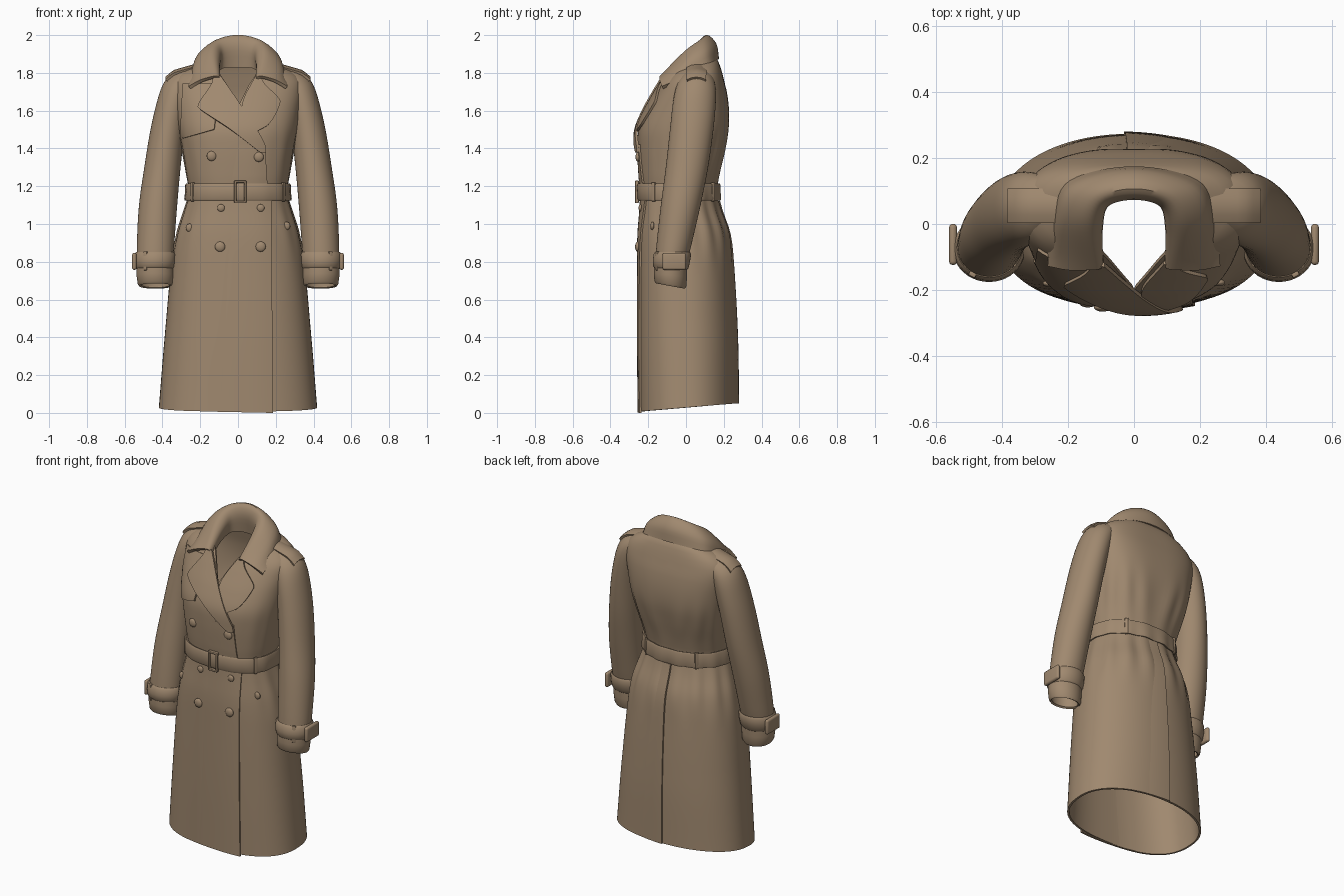
import bpy, bmesh, math
from math import sin, cos, pi, radians
from mathutils import Vector

if "Cube" in bpy.data.objects:
    bpy.data.objects.remove(bpy.data.objects["Cube"])

cloth = bpy.data.materials.new("tan_cloth")
cloth.diffuse_color = (0.352, 0.25, 0.16, 1)
cloth.use_nodes = True
cloth.node_tree.nodes["Principled BSDF"].inputs["Base Color"].default_value = cloth.diffuse_color
NF = 2.5  # squareness of the body cross-section at the front


def back_n(z):
    """Squareness at the back: round skirt, fuller shoulders."""
    t = max(0, min(1, (z - 1.15) / .4))
    return 2.15 + .75 * t * t * (3 - 2 * t)


def interp(rows, t):
    """Smooth interpolation of rows keyed by their first value."""
    t = max(rows[0][0], min(rows[-1][0], t))
    i = 0
    while i < len(rows) - 2 and t > rows[i + 1][0]:
        i += 1
    a, b = rows[i], rows[i + 1]
    p, q = rows[max(i - 1, 0)], rows[min(i + 2, len(rows) - 1)]
    h = b[0] - a[0]
    u = (t - a[0]) / h
    out = []
    for k in range(1, len(a)):
        m0 = (b[k] - p[k]) / (b[0] - p[0]) * h
        m1 = (q[k] - a[k]) / (q[0] - a[0]) * h
        out.append((2*u**3 - 3*u**2 + 1) * a[k] + (u**3 - 2*u**2 + u) * m0
                   + (3*u**2 - 2*u**3) * b[k] + (u**3 - u**2) * m1)
    return out


def finish(name, bm, thick=0, bevel=0, angle=40):
    me = bpy.data.meshes.new(name)
    bmesh.ops.recalc_face_normals(bm, faces=bm.faces)
    bm.to_mesh(me)
    bm.free()
    ob = bpy.data.objects.new(name, me)
    bpy.context.collection.objects.link(ob)
    me.materials.append(cloth)
    bpy.ops.object.select_all(action='DESELECT')
    ob.select_set(True)
    bpy.context.view_layer.objects.active = ob
    if thick:
        m = ob.modifiers.new("thickness", 'SOLIDIFY')
        m.thickness, m.offset = thick, 0
        bpy.ops.object.modifier_apply(modifier=m.name)
    if bevel:
        m = ob.modifiers.new("soft_edge", 'BEVEL')
        m.width, m.segments = bevel, 3
        bpy.ops.object.modifier_apply(modifier=m.name)
    bpy.ops.object.shade_smooth_by_angle(angle=radians(angle))
    return ob


def sheet(name, rows, closed=False, thick=0.012, bevel=0):
    """Surface through a grid of points."""
    bm = bmesh.new()
    g = [[bm.verts.new(p) for p in r] for r in rows]
    n = len(g[0])
    for a, b in zip(g, g[1:]):
        for j in range(n if closed else n - 1):
            k = (j + 1) % n
            bm.faces.new((a[j], a[k], b[k], b[j]))
    bmesh.ops.remove_doubles(bm, verts=bm.verts, dist=0.0005)
    return finish(name, bm, thick, bevel)


# Body rows: height, half width, front y, back y
BODY = [(0.0, .413, -.245, .268), (.4, .382, -.25, .262), (.8, .345, -.25, .24),
        (.95, .318, -.248, .222), (1.08, .278, -.238, .178), (1.17, .255, -.235, .16),
        (1.26, .268, -.243, .172), (1.4, .292, -.25, .203), (1.5, .308, -.245, .22),
        (1.6, .322, -.205, .222), (1.7, .335, -.15, .21), (1.76, .33, -.115, .193),
        (1.80, .285, -.095, .176), (1.83, .2, -.085, .16), (1.855, .125, -.07, .125)]


def fold(a, z):
    """Gathered cloth, strongest near the waist at the back."""
    k = math.exp(-((z - 1.0) / .16) ** 2) + .6 * math.exp(-((z - 1.38) / .13) ** 2)
    return .007 * k * cos(15 * a) * (.55 - .45 * cos(a))


def body_point(a, z, off=0):
    """a = 0 is the front centre, pi is the back centre."""
    w, yf, yb = interp(BODY, z)
    s, c = sin(a), cos(a)
    cy, e = (yf + yb) / 2, 2 / (NF if c > 0 else back_n(z))
    w, r = w + off + fold(a, z), (yb - yf) / 2 + off + fold(a, z)
    x = w * math.copysign(abs(s) ** e, s)
    y = cy - r * math.copysign(abs(c) ** e, c)
    return x, y, z


def body_y(x, z, side=-1):
    w, yf, yb = interp(BODY, z)
    n = NF if side < 0 else back_n(z)
    return (yf + yb) / 2 + side * (yb - yf) / 2 * max(0, 1 - abs(x / w) ** n) ** (1 / n)


# Coat body, open at the hem and with a V at the neck; the neck edge rises at the back
rows = []
for i in range(76):
    z = 1.855 * i / 75
    gap = max(0, min(.5 * (z - 1.62), .102))
    g = math.asin((gap / interp(BODY, z)[0]) ** (NF / 2))
    ring = []
    for j in range(97):
        x, y, _ = body_point(g + (2 * pi - 2 * g) * j / 96, z)
        hem = (.028 + .085 * y) * max(0, 1 - z / .5)
        ring.append((x, y, z + hem + .33 * y * max(0, (z - 1.74) / .115)))
    rows.append(ring)
sheet("coat_body", rows)


def drape(name, left, right, off=.013, side=-1, thick=.012, n=24, m=12, off_left=None):
    """Panel between two edge lines of (z, x) rows, laid over the body."""
    z0, z1 = left[0][0], left[-1][0]
    rows = []
    for i in range(n + 1):
        t = i / n
        z = z0 + (z1 - z0) * t
        zr = right[0][0] + (right[-1][0] - right[0][0]) * t
        a, b = interp(left, z)[0], interp(right, zr)[0]
        row = []
        for j in range(m + 1):
            f = j / m
            o = off if off_left is None else off_left + (off - off_left) * f
            x, zz = a + (b - a) * f, z + (zr - z) * f
            row.append((x, body_y(x, zz, side) + side * o, zz))
        rows.append(row)
    return sheet(name, rows, thick=thick)


# Overlapping front edge and back vent, blending into the body on one side
drape("front_overlap", [(.008, -.2), (1.14, -.12)], [(0, .185), (1.14, .175)], .010, off_left=-.004)
drape("front_overlap_upper", [(1.2, -.12), (1.42, -.06)], [(1.2, .155), (1.42, .142)], .010, off_left=-.004)
drape("back_vent", [(.05, -.03), (1.12, -.02)], [(.05, .2), (1.12, .08)], -.004, 1, off_left=.008)

# Lapels and storm flap
drape("lapel_left", [(1.38, .115), (1.5, -.04), (1.61, -.205), (1.63, -.21), (1.74, -.14), (1.78, -.13)],
      [(1.38, .147), (1.42, .142), (1.5, .10), (1.62, .02), (1.78, -.09)], .022, thick=.014, n=32)
drape("lapel_right", [(1.50, .09), (1.62, .022), (1.78, .09)],
      [(1.49, .10), (1.53, .165), (1.64, .222), (1.67, .21), (1.74, .14), (1.78, .12)], .016, n=32)
drape("storm_flap", [(1.45, -.30), (1.74, -.29)], [(1.50, -.125), (1.54, -.12), (1.74, -.10)], .008, thick=.016)

# Collar sections: position, then inner base, inner top, fold, outer middle, outer edge
COLLAR = [(0, 0, .095, 1.83, 0, .082, 1.94, 0, .108, 1.992, 0, .153, 1.95, 0, .166, 1.872),
          (.35, .085, .07, 1.825, .085, .06, 1.92, .107, .08, 1.968, .17, .108, 1.92, .195, .122, 1.85),
          (.65, .11, 0, 1.80, .105, -.01, 1.87, .145, 0, 1.91, .217, .01, 1.862, .243, .01, 1.785),
          (1, .10, -.115, 1.75, .105, -.13, 1.77, .125, -.133, 1.777, .195, -.135, 1.757, .257, -.125, 1.722)]
COLLAR.insert(0, (-.35, *[-c if k % 3 == 0 else c for k, c in enumerate(COLLAR[1][1:])]))
rows = []
for i in range(-24, 25):
    v = interp(COLLAR, abs(i) / 24)
    sec = [(k, *v[3*k:3*k + 3]) for k in range(5)]
    pts = [interp(sec, j / 4) for j in range(17)]
    rows.append([(math.copysign(p[0], i) if i else 0, p[1], p[2]) for p in pts])
sheet("collar", rows, thick=.018)

# Belt, buckle and belt loops
TURN = [2 * pi * j / 96 for j in range(96)]
sheet("belt", [[body_point(a, z, .012 + d) for a in TURN]
               for z, d in ((1.126, -.003), (1.136, .003), (1.168, .004), (1.202, .003), (1.212, -.003))],
      True, .016)


def box(name, loc, size, bevel=.008, rot=0):
    bm = bmesh.new()
    bmesh.ops.create_cube(bm, size=1)
    for v in bm.verts:
        v.co = Vector((v.co.x * size[0], v.co.y * size[1], v.co.z * size[2]))
    ob = finish(name, bm, 0, bevel)
    ob.location, ob.rotation_euler.z = loc, rot
    return ob


yb = -.26
for s in (-1, 1):
    box("buckle_side", (.012 + s * .026, yb, 1.17), (.012, .02, .12), .004)
    box("buckle_bar", (.012, yb, 1.17 + s * .054), (.06, .02, .012), .004)
    for a in (1.0, 2.5):
        x, y, z = body_point(s * a, 1.17, .022)
        box("belt_loop", (x, y, z), (.022, .014, .1), .004, math.atan2(x, -y))

# Buttons
for x, z, r in ((-.14, 1.36, .026), (.11, 1.355, .026), (-.09, 1.085, .02), (.12, 1.085, .02),
                (-.095, .88, .027), (.12, .88, .027), (-.255, .98, .022), (.255, .99, .022)):
    bm = bmesh.new()
    bmesh.ops.create_uvsphere(bm, u_segments=20, v_segments=10, radius=r)
    ob = finish("button", bm)
    ob.scale.y = .5
    ob.location = (x, body_y(x, z) - (.014 if 0 < x < .18 else .007), z)

# Sleeve rows: height, centre x, centre y, radius x, radius y
SLEEVE = [(.67, .437, -.083, .083, .074), (.78, .44, -.08, .089, .078), (.9, .436, -.062, .094, .088),
          (1.1, .423, -.028, .096, .1), (1.3, .40, .005, .091, .107), (1.5, .372, .03, .086, .11),
          (1.65, .34, .045, .083, .108), (1.73, .312, .053, .084, .098),
          (1.775, .28, .058, .086, .08), (1.805, .25, .06, .07, .055)]


def sleeve_ring(z, side, off=0, n=40):
    cx, cy, rx, ry = interp(SLEEVE, z)
    return [(side * (cx + (rx + off) * cos(2*pi*j/n)), cy + (ry + off) * sin(2*pi*j/n),
             z - .1 * max(0, .82 - z) * sin(2*pi*j/n)) for j in range(n)]


for s, nm in ((-1, "left"), (1, "right")):
    sheet(nm + "_sleeve", [sleeve_ring(.68 + 1.125 * i / 48, s) for i in range(49)], True, .01)
    sheet(nm + "_cuff", [sleeve_ring(z, s, o) for z, o in
                         ((.675, -.002), (.685, .004), (.73, .006), (.765, .004))], True, .012)
    sheet(nm + "_cuff_strap", [sleeve_ring(z, s, o) for z, o in
                               ((.768, .004), (.775, .010), (.805, .012), (.838, .010), (.848, .002))], True, .014)
    # rounded strap end curling off the cuff
    box(nm + "_strap_tab", (s * .549, -.062, .802), (.024, .125, .09), .0115)
    box(nm + "_strap_keeper", (s * .49, -.153, .805), (.022, .014, .1), .004, s * .5)
    # Shoulder tab following the slope of the shoulder
    rows = []
    for i in range(9):
        x = .20 + .18 * i / 8
        z = 1.848 - .28 * (x - .20) - 2.2 * max(0, x - .33) ** 1.5
        rows.append([(s * x, .055 + .05 * f, z - .014 * f * f) for f in (-1, -.5, 0, .5, 1)])
    sheet(nm + "_shoulder_tab", rows, thick=.014)
